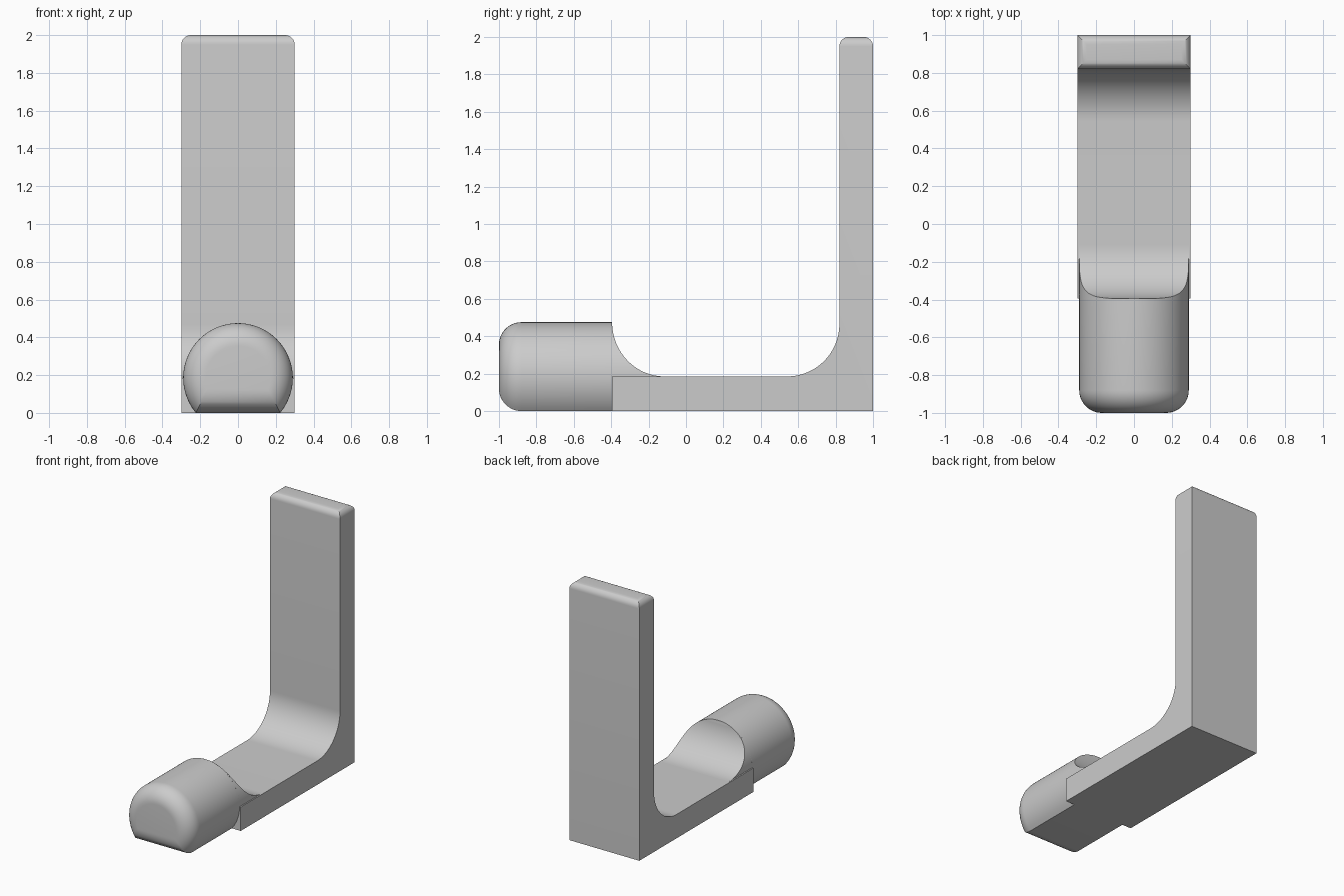
import bpy, bmesh, math
from math import sin, cos, asin, pi, radians

cube = bpy.data.objects.get("Cube")
if cube:
    bpy.data.objects.remove(cube, do_unlink=True)

grey = bpy.data.materials.new("plain grey")
grey.use_nodes = True
grey.diffuse_color = (0.6, 0.6, 0.6, 1)
grey.node_tree.nodes["Principled BSDF"].inputs["Base Color"].default_value = (0.6, 0.6, 0.6, 1)

HALF_W = 0.30          # half width of the bracket
R, ZC = 0.29, 0.185    # knob radius and axis height (also the foot thickness)
STEP_Y = -0.395        # where knob and foot meet
WALL_Y = 0.82          # inner face of the upright
FILLET = 0.28          # inside corner radius
ROUND = 0.12           # rounding of the knob end


def finish(bm, name):
    bmesh.ops.remove_doubles(bm, verts=bm.verts, dist=1e-5)
    bmesh.ops.recalc_face_normals(bm, faces=bm.faces)
    mesh = bpy.data.meshes.new(name)
    bm.to_mesh(mesh)
    bm.free()
    mesh.materials.append(grey)
    ob = bpy.data.objects.new(name, mesh)
    bpy.context.collection.objects.link(ob)
    bpy.ops.object.select_all(action='DESELECT')
    ob.select_set(True)
    bpy.context.view_layer.objects.active = ob
    bpy.ops.object.shade_smooth_by_angle(angle=radians(30))
    return ob


def loft(name, rings):
    """Skin a list of equal-length rings and cap both ends."""
    bm = bmesh.new()
    loops = [[bm.verts.new(p) for p in ring] for ring in rings]
    n = len(loops[0])
    for a, b in zip(loops, loops[1:]):
        for i in range(n):
            j = (i + 1) % n
            bm.faces.new((a[i], a[j], b[j], b[i]))
    bm.faces.new(loops[0])
    bm.faces.new(loops[-1])
    return finish(bm, name)


def section(y, r, low, high, n=32):
    """Circle slice at y, cut flat at heights low and high."""
    a0 = asin((low - ZC) / r)
    a1 = asin(min(1, (high - ZC) / r))
    right = [(r * cos(a0 + (a1 - a0) * i / n), y, ZC + r * sin(a0 + (a1 - a0) * i / n))
             for i in range(n + 1)]
    return right + [(-x, yy, z) for x, yy, z in reversed(right)]


# L-shaped bracket: side profile extruded across, top edges rounded
profile = [(STEP_Y, 0), (1, 0), (1, 2), (WALL_Y, 2)]
for i in range(25):
    t = pi / 2 * i / 24
    profile.append((WALL_Y - FILLET + FILLET * cos(t), ZC + FILLET - FILLET * sin(t)))
profile.append((STEP_Y, ZC))
bm = bmesh.new()
face = bm.faces.new([bm.verts.new((-HALF_W, y, z)) for y, z in profile])
ext = bmesh.ops.extrude_face_region(bm, geom=[face])
bmesh.ops.translate(bm, vec=(2 * HALF_W, 0, 0),
                    verts=[v for v in ext["geom"] if isinstance(v, bmesh.types.BMVert)])
bmesh.ops.recalc_face_normals(bm, faces=bm.faces)
top_edges = [e for e in bm.edges if all(v.co.z > 1.99 for v in e.verts)]
bmesh.ops.bevel(bm, geom=top_edges, offset=0.05, offset_type='OFFSET',
                segments=8, profile=0.5, affect='EDGES')
finish(bm, "bracket")

# Knob: flat-bottomed cylinder with a rounded front end
rings = []
for i in range(13):
    t = pi / 2 * i / 12
    d = ROUND * (1 - sin(t))
    rings.append(section(-1 + ROUND * (1 - cos(t)), R - d, d, ZC + R - d))
rings.append(section(STEP_Y, R, 0, ZC + R))
loft("knob", rings)

# Saddle: concave sweep from the knob top down to the foot
rings = []
for i in range(33):
    t = pi / 2 * i / 32
    rings.append(section(STEP_Y + FILLET * (1 - cos(t)), R, 0.1, ZC + R * (1 - sin(t))))
loft("saddle", rings)
